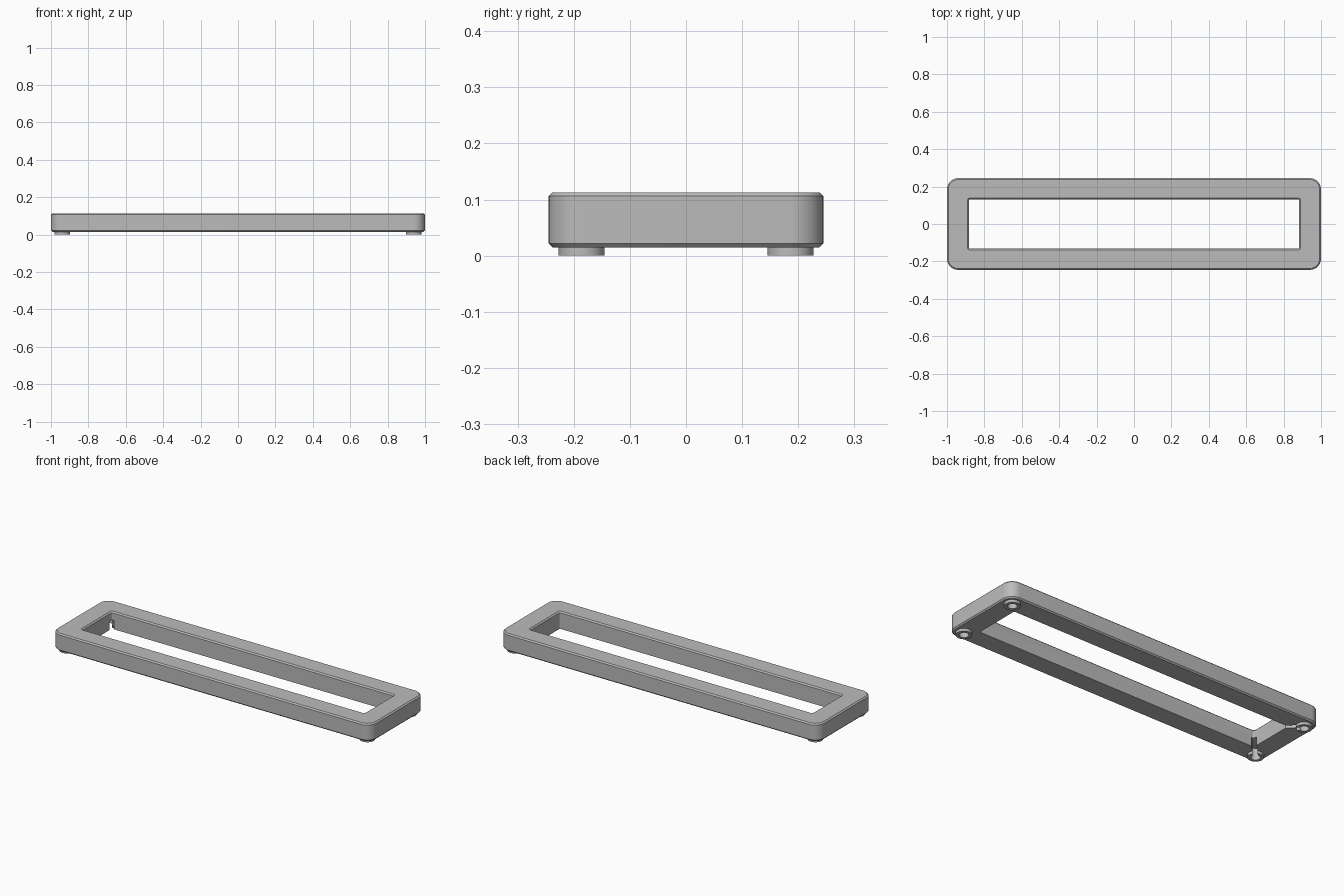
import bpy, bmesh, math

cube = bpy.data.objects.get("Cube")
if cube:
    bpy.data.objects.remove(cube, do_unlink=True)

grey = bpy.data.materials.new("mid grey")
grey.use_nodes = True
colour = (0.5, 0.5, 0.5, 1)
grey.diffuse_color = colour
grey.node_tree.nodes["Principled BSDF"].inputs["Base Color"].default_value = colour

LENGTH, DEPTH = 1.0, 0.245        # half sizes of the frame
WIN_X, WIN_Y = 0.883, 0.132       # half sizes of the window
BASE, TOP, EDGE = 0.015, 0.113, 0.007
FOOT_X, FOOT_Y = 0.94, 0.186


def add_object(name, bm):
    bmesh.ops.recalc_face_normals(bm, faces=bm.faces)
    mesh = bpy.data.meshes.new(name)
    bm.to_mesh(mesh)
    bm.free()
    obj = bpy.data.objects.new(name, mesh)
    bpy.context.collection.objects.link(obj)
    mesh.materials.append(grey)
    return obj


def rounded_ring(bm, hx, hy, radius, z, steps=10):
    """Loop of vertices around a rounded rectangle."""
    ring = []
    for i, (sx, sy) in enumerate([(1, 1), (-1, 1), (-1, -1), (1, -1)]):
        for k in range(steps + 1):
            a = (i + k / steps) * math.pi / 2
            ring.append(bm.verts.new((sx * (hx - radius) + radius * math.cos(a),
                                      sy * (hy - radius) + radius * math.sin(a), z)))
    return ring


def bridge(bm, a, b):
    for i in range(len(a)):
        j = (i + 1) % len(a)
        bm.faces.new((a[i], a[j], b[j], b[i]))


def subtract(obj, cutter):
    mod = obj.modifiers.new("cut", "BOOLEAN")
    mod.operation = "DIFFERENCE"
    mod.solver = "EXACT"
    mod.object = cutter
    bpy.context.view_layer.objects.active = obj
    bpy.ops.object.modifier_apply(modifier=mod.name)


def cylinder(name, x, y, radius, low, high):
    bm = bmesh.new()
    bmesh.ops.create_cone(bm, cap_ends=True, segments=40, radius1=radius,
                          radius2=radius, depth=high - low)
    bmesh.ops.translate(bm, verts=bm.verts, vec=(x, y, (low + high) / 2))
    return add_object(name, bm)


def channel(x, y, angle, low, high, width=0.026, length=0.13):
    """Straight cutter running from a foot centre into the window."""
    bm = bmesh.new()
    bmesh.ops.create_cube(bm, size=1)
    for v in bm.verts:
        r, s = (v.co.x + 0.5) * length, v.co.y * width
        v.co = (x + r * math.cos(angle) - s * math.sin(angle),
                y + r * math.sin(angle) + s * math.cos(angle),
                low + (v.co.z + 0.5) * (high - low))
    return add_object("channel_cutter", bm)


# Frame: a chamfered section carried round the outside and the window
bm = bmesh.new()
section = [(0, EDGE, BASE), (0, 0, BASE + EDGE), (0, 0, TOP - EDGE), (0, EDGE, TOP),
           (1, EDGE, TOP), (1, 0, TOP - EDGE), (1, 0, BASE)]
rings = []
for inside, inset, z in section:
    if inside:
        rings.append(rounded_ring(bm, WIN_X + inset, WIN_Y + inset, 0.006 + inset, z))
    else:
        rings.append(rounded_ring(bm, LENGTH - inset, DEPTH - inset, 0.06 - inset, z))
for i, ring in enumerate(rings):
    bridge(bm, ring, rings[(i + 1) % len(rings)])
frame = add_object("frame", bm)

# Feet with a keyhole recess and channel leading to each window corner
feet = []
for side, sx in (("left", 1), ("right", -1)):
    for end, sy in (("front", -1), ("back", 1)):
        x, y = sx * FOOT_X, sy * FOOT_Y
        foot = cylinder(f"{end}_{side}_foot", x, y, 0.041, 0, BASE + 0.001)
        feet.append(foot)
        cutters = [cylinder("recess_cutter", x, y, 0.024, -0.01, 0.065),
                   channel(x, y, math.atan2(-sy, -sx), -0.01, 0.0651)]
        for cutter in cutters:
            subtract(frame, cutter)
            subtract(foot, cutter)
        for cutter in cutters:
            bpy.data.objects.remove(cutter, do_unlink=True)

# Smooth the curved surfaces, keep the edges crisp
bpy.ops.object.select_all(action="DESELECT")
for obj in [frame] + feet:
    obj.select_set(True)
bpy.context.view_layer.objects.active = frame
bpy.ops.object.shade_smooth_by_angle(angle=math.radians(30))
